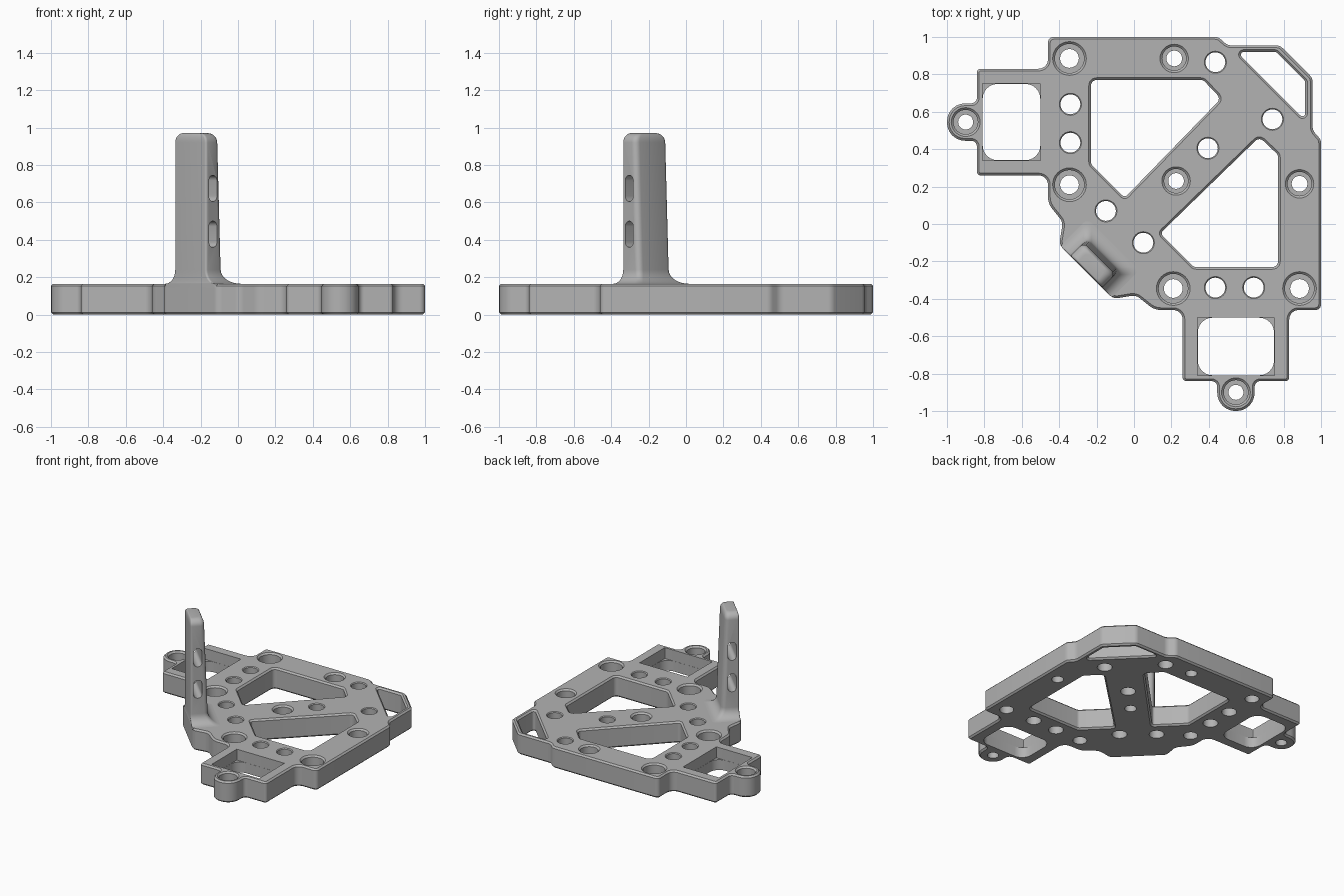
import bpy, bmesh, math
from mathutils import Vector

if "Cube" in bpy.data.objects:
    bpy.data.objects.remove(bpy.data.objects["Cube"])

H = 0.165       # plate thickness
B = 0.012       # edge chamfer

grey = bpy.data.materials.new("machined grey")
grey.use_nodes = True
grey.diffuse_color = (0.45, 0.45, 0.45, 1)
grey.node_tree.nodes["Principled BSDF"].inputs["Base Color"].default_value = grey.diffuse_color


def swap(points):
    """Mirror across the x = y diagonal."""
    return [(p[1], p[0], *p[2:]) for p in reversed(points)]


def rounded(corners, seg=6):
    """Polygon of (x, y, radius) corners with every corner filleted."""
    out = []
    for i, (x, y, r) in enumerate(corners):
        p = Vector((x, y))
        a = (Vector(corners[i - 1][:2]) - p).normalized()
        b = (Vector(corners[(i + 1) % len(corners)][:2]) - p).normalized()
        half = a.angle(b) / 2
        reach = r / math.tan(half)
        centre = p + (a + b).normalized() * r / math.sin(half)
        va = (p + a * reach - centre).normalized()
        vb = (p + b * reach - centre).normalized()
        sweep = va.angle(vb)
        for k in range(seg + 1):
            t = k / seg * sweep
            out.append(centre + (va * math.sin(sweep - t) + vb * math.sin(t)) * r / math.sin(sweep))
    return out


def circle(x, y, r, n=32):
    return [Vector((x + r * math.cos(math.tau * k / n), y + r * math.sin(math.tau * k / n)))
            for k in range(n)]


def offset(points, d):
    """Move a closed outline outward by d."""
    n = len(points)
    area = sum(points[i - 1].cross(points[i]) for i in range(n))
    out = []
    for i, p in enumerate(points):
        e1 = (p - points[i - 1]).normalized()
        e2 = (points[(i + 1) % n] - p).normalized()
        m = Vector((e1.y + e2.y, -e1.x - e2.x)).normalized()
        out.append(p + m * math.copysign(d, d * area) / max(0.4, m.dot(Vector((e1.y, -e1.x)))))
    return out


def loft(bm, rings):
    """Skin a list of equal-length rings and cap both ends."""
    loops = [[bm.verts.new(p) for p in ring] for ring in rings]
    n = len(loops[0])
    faces = [bm.faces.new((lo[i - 1], lo[i], hi[i], hi[i - 1]))
             for lo, hi in zip(loops, loops[1:]) for i in range(n)]
    faces += [bm.faces.new(loops[0]), bm.faces.new(loops[-1])]
    bmesh.ops.recalc_face_normals(bm, faces=faces)


def stack(bm, points, levels):
    """Loft one outline through (height, outward offset) levels."""
    loft(bm, [[(p.x, p.y, z) for p in offset(points, d)] for z, d in levels])


def make(name, bm):
    mesh = bpy.data.meshes.new(name)
    bm.to_mesh(mesh)
    bm.free()
    mesh.materials.append(grey)
    obj = bpy.data.objects.new(name, mesh)
    bpy.context.collection.objects.link(obj)
    return obj


def cut(target, cutter):
    cutter.hide_render = True
    mod = target.modifiers.new("cut", 'BOOLEAN')
    mod.operation, mod.solver, mod.object = 'DIFFERENCE', 'EXACT', cutter
    bpy.context.view_layer.objects.active = target
    bpy.ops.object.modifier_apply(modifier=mod.name)
    bpy.data.objects.remove(cutter)


def smooth(obj):
    bpy.ops.object.select_all(action='DESELECT')
    obj.select_set(True)
    bpy.context.view_layer.objects.active = obj
    bpy.ops.object.shade_smooth_by_angle(angle=math.radians(30))


# Base plate outline: one half, mirrored across the diagonal
half_outline = [
    (0.78, 0.955, 0.05), (0.5, 0.955, 0.06), (0.45, 1, 0.05), (-0.46, 1, 0.03),
    (-0.46, 0.83, 0.05), (-0.84, 0.83, 0.02), (-0.84, 0.645, 0.03), (-1, 0.645, 0.097),
    (-1, 0.445, 0.097), (-0.84, 0.445, 0.03), (-0.84, 0.26, 0.02), (-0.46, 0.26, 0.05),
    (-0.46, 0.11, 0.1), (-0.38, 0.01, 0.06), (-0.40, -0.11, 0.05)]
bm = bmesh.new()
stack(bm, rounded(half_outline + swap(half_outline)), [(0, -B), (B, 0), (H - B, 0), (H, -B)])
plate = make("base_plate", bm)

# Window, hole and counterbore cutters
bm = bmesh.new()
window = [(-0.23, 0.77, 0.03), (0.37, 0.77, 0.03), (0.465, 0.67, 0.03),
          (-0.05, 0.14, 0.02), (-0.23, 0.32, 0.03)]
corner = [(0.55, 0.92, 0.015), (0.76, 0.92, 0.02), (0.915, 0.765, 0.02), (0.915, 0.555, 0.015)]
for outline in (window, swap(window), corner):
    stack(bm, rounded(outline), [(-0.02, B + 0.02), (B, 0), (H - B, 0), (H + 0.02, B + 0.02)])

plain = [(-0.34, 0.64), (-0.34, 0.435)]
for x, y in plain + swap(plain) + [(0.435, 0.865), (0.74, 0.56), (0.395, 0.405),
                                   (-0.15, 0.07), (0.05, -0.1)]:
    stack(bm, circle(x, y, 0.053), [(-0.02, 0), (H - 0.006, 0), (H + 0.02, 0.026)])

bored = [(-0.345, 0.885, 0.05, 0.028), (-0.345, 0.21, 0.05, 0.028),
         (0.215, 0.885, 0.042, 0.022), (-0.9, 0.545, 0.04, 0.025)]
for x, y, r, step in bored + swap(bored) + [(0.225, 0.23, 0.042, 0.022)]:
    stack(bm, circle(x, y, r), [(-0.02, 0), (0.07, 0), (0.07, step), (H - B, step),
                                (H + 0.02, step + B + 0.02)])
cut(plate, make("hole_cutter", bm))

# Square pockets, each with a rounded opening through its floor
pocket = [(-0.81, 0.34), (-0.5, 0.34), (-0.5, 0.75), (-0.81, 0.75)]
for r, inset, low, high in ((0.002, 0, 0.08, H + 0.05), (0.08, -0.001, -0.05, 0.1)):
    bm = bmesh.new()
    outline = [(x, y, r) for x, y in pocket]
    for side in (outline, swap(outline)):
        stack(bm, rounded(side), [(low, inset), (high, inset)])
    cut(plate, make("pocket_cutter", bm))
smooth(plate)

# Upright post: u runs along its width, v from its outer face inward
U, V = Vector((1, -1, 0)).normalized(), Vector((1, 1, 0)).normalized()
FOOT = Vector((-0.2555, -0.2555, 0))
TOP, HALF, FLARE, ROUND = 0.97, 0.12, 0.075, 0.05


def section(z, extra_u=0, extra_v=0, v0=0):
    w = HALF + extra_u
    t = 0.13 - 0.03 * (z - H) / (TOP - H) + extra_v
    pts = rounded([(-w, v0, 0.012), (w, v0, 0.012), (w, t, 0.03), (-w, t, 0.03)], 4)
    return [FOOT + U * p.x + V * p.y + Vector((0, 0, z)) for p in pts]


rings = [section(H - 0.02, FLARE, FLARE)]
for k in range(9):
    a = k / 8 * math.pi / 2
    f = FLARE * (1 - math.sin(a))
    rings.append(section(H + FLARE * (1 - math.cos(a)), f, f))
for k in range(9):
    a = k / 8 * math.pi / 2
    f = 1 - math.cos(a)
    rings.append(section(TOP - ROUND * (1 - math.sin(a)), -ROUND * f, -0.02 * f, 0.01 * f))
bm = bmesh.new()
loft(bm, rings)
post = make("upright_post", bm)

# Two slots across the post
bm = bmesh.new()
for z in (0.43, 0.675):
    slot = rounded([(0.022, z - 0.07, 0.029), (0.082, z - 0.07, 0.029),
                    (0.082, z + 0.07, 0.029), (0.022, z + 0.07, 0.029)])
    loft(bm, [[FOOT + U * u + V * p.x + Vector((0, 0, p.y)) for p in slot] for u in (-0.3, 0.3)])
cut(post, make("slot_cutter", bm))
smooth(post)
